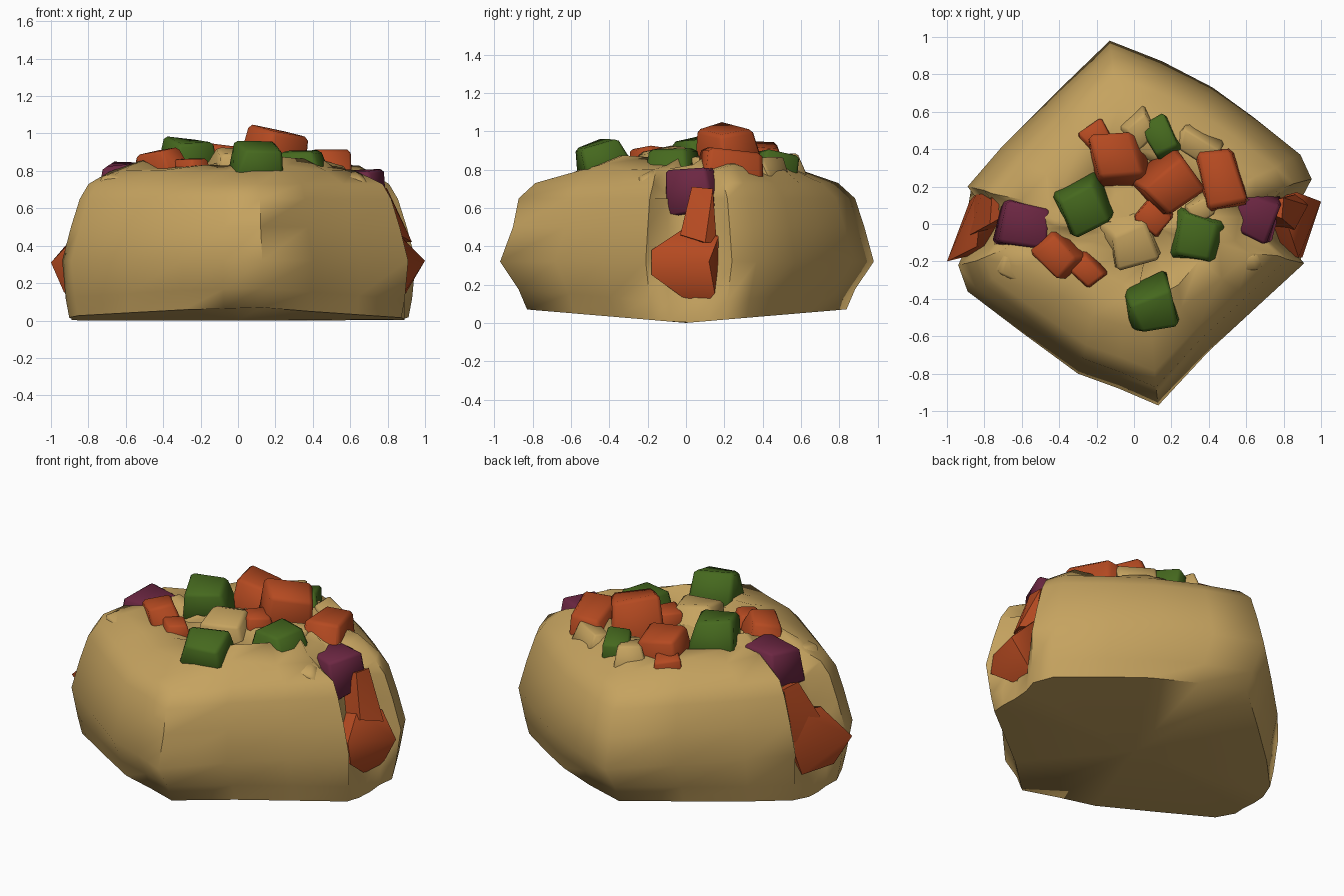
import bpy, bmesh, math, random
from mathutils import Vector, Matrix

if "Cube" in bpy.data.objects:
    bpy.data.objects.remove(bpy.data.objects["Cube"])
random.seed(4)

def material(name, rgb):
    m = bpy.data.materials.new(name)
    m.diffuse_color = (*rgb, 1)
    m.use_nodes = True
    m.node_tree.nodes["Principled BSDF"].inputs["Base Color"].default_value = m.diffuse_color
    return m

BREAD = material("bread_tan", (0.56, 0.365, 0.115))
ORANGE = material("filling_orange", (0.46, 0.068, 0.015))
GREEN = material("leaf_green", (0.06, 0.14, 0.013))
PURPLE = material("onion_purple", (0.15, 0.02, 0.055))

def finish(name, bm, mat, angle=40):
    bmesh.ops.recalc_face_normals(bm, faces=bm.faces)
    me = bpy.data.meshes.new(name)
    bm.to_mesh(me)
    bm.free()
    me.materials.append(mat)
    for p in me.polygons:
        p.use_smooth = True
    me.set_sharp_from_angle(angle=math.radians(angle))
    ob = bpy.data.objects.new(name, me)
    bpy.context.collection.objects.link(ob)
    return ob

def chunk(name, mat, loc, size, turn=0, tilt=0, taper=.72):
    """Irregular chopped lump, narrower at the top."""
    bm = bmesh.new()
    bmesh.ops.create_cube(bm, size=1)
    for v in bm.verts:
        if v.co.z > 0:
            v.co.x *= taper
            v.co.y *= taper
        v.co += Vector([random.uniform(-.1, .1) for _ in range(3)])
    bmesh.ops.bevel(bm, geom=list(bm.edges), offset=.07, segments=1, affect='EDGES')
    rot = Matrix.Rotation(math.radians(turn), 4, 'Z') @ Matrix.Rotation(math.radians(tilt), 4, 'X')
    bm.transform(Matrix.Translation(loc) @ rot @ Matrix.Diagonal((*size, 1)))
    finish(name, bm, mat, 55)

def hull(name, mat, pts):
    """Faceted solid around a few corner points."""
    bm = bmesh.new()
    vs = [bm.verts.new(p) for p in pts]
    r = bmesh.ops.convex_hull(bm, input=vs)
    bmesh.ops.delete(bm, geom=list({g for g in r["geom_interior"] + r["geom_unused"]
                                    if isinstance(g, bmesh.types.BMVert)}), context='VERTS')
    finish(name, bm, mat, 45)

# bread wrap: plan outline lofted upwards, open notch at both ends
plan = [(.91, -.21), (.80, -.10), (.77, .03), (.82, .14), (.95, .24), (.89, .37),
        (.64, .57), (.42, .73), (.15, .87), (-.13, .98), (-.42, .70), (-.70, .42),
        (-.89, .20), (-.80, .08), (-.78, -.02), (-.83, -.12), (-.94, -.22), (-.89, -.36),
        (-.60, -.58), (-.30, -.80), (-.08, -.88), (.13, -.97), (.40, -.68), (.66, -.44)]
NOTCH = {1, 2, 3, 13, 14, 15}
rings = [(0, .96, .855), (.10, .98, .90), (.32, 1, 1), (.50, .95, .95), (.65, .90, .90),
         (.73, .85, .81), (.81, .70, .63), (.85, .52, .47), (.79, .36, .38), (.82, .2, .2)]
bm = bmesh.new()
loops = []
for k, (z, sx, sy) in enumerate(rings):
    loop = []
    for i, (x, y) in enumerate(plan):
        px, py, pz = x * sx, y * sy, z
        if k < 2 and i in NOTCH:                 # floor fills the notch
            px = math.copysign(.89, x)
        if k < 2:                                # slightly keeled bottom
            pz += .07 * abs(py) / .83
        if k == 3 and y < -.4 and x > -.35:      # shallow fold across the front
            px, py = px * .98, py * .98
        if k == 5 and i in NOTCH:
            pz -= .08
        if k > 5:                                # crumpled top
            px += random.uniform(-.03, .03)
            py += random.uniform(-.03, .03)
            pz += random.uniform(-.03, .03)
        loop.append(bm.verts.new((px, py, pz)))
    loops.append(loop)
n = len(plan)
for a, b in zip(loops, loops[1:]):
    for i in range(n):
        j = (i + 1) % n
        bm.faces.new((a[i], a[j], b[j], b[i]))
for loop, z in ((loops[0], 0), (loops[-1], .84)):
    c = bm.verts.new((0, 0, z))
    for i in range(n):
        bm.faces.new((loop[i], loop[(i + 1) % n], c))
finish("bread_wrap", bm, BREAD, 65)

# crumpled bread folds between the fillings
for i, (loc, size, turn) in enumerate([
        ((-.02, -.10, .82), (.28, .30, .18), 20), ((.34, .42, .79), (.26, .16, .14), -35),
        ((.55, -.20, .70), (.38, .14, .16), 10), ((-.60, -.23, .71), (.34, .18, .14), -20),
        ((.02, .50, .79), (.18, .18, .16), 30), ((.36, .08, .79), (.16, .14, .14), 30)]):
    chunk(f"bread_fold_{i}", BREAD, loc, size, turn, 12)

# orange chunks on top
for i, (loc, size, turn, tilt) in enumerate([
        ((-.09, .35, .81), (.32, .30, .26), 5, -6), ((-.20, .46, .77), (.17, .17, .16), 30, -8),
        ((.19, .21, .87), (.32, .28, .30), 35, 8), ((.47, .24, .75), (.26, .38, .26), 15, -8),
        ((.11, .04, .81), (.18, .18, .16), 50, 0), ((-.40, -.17, .80), (.30, .20, .22), -40, 10),
        ((-.25, -.25, .80), (.20, .16, .14), -50, 8)]):
    chunk(f"orange_chunk_{i}", ORANGE, loc, size, turn, tilt)

# orange filling showing at the two open ends, a wide foot and a narrow neck each
hull("right_end_foot", ORANGE,
     [(1.0, .12, .32), (.88, -.18, .38), (.90, -.18, .25), (.87, .16, .10), (.87, 0, .12),
      (.87, .17, .45), (.82, .0, .50), (.6, -.1, .3), (.6, .1, .5)])
hull("right_end_neck", ORANGE,
     [(.93, .10, .42), (.86, -.03, .46), (.79, .03, .71), (.80, .14, .70), (.87, .16, .42),
      (.6, 0, .4), (.6, .1, .65)])
hull("left_end_foot", ORANGE,
     [(-1.0, -.20, .31), (-.93, -.12, .15), (-.88, .12, .16), (-.84, .17, .36),
      (-.84, -.12, .48), (-.82, .08, .52), (-.6, -.1, .3), (-.6, .1, .5)])
hull("left_end_neck", ORANGE,
     [(-.88, -.06, .45), (-.85, .15, .36), (-.80, .21, .56), (-.76, .14, .66),
      (-.77, 0, .66), (-.6, 0, .4), (-.6, .1, .62)])

# green leaves
for i, (loc, size, turn, tilt) in enumerate([
        ((-.26, .10, .85), (.28, .30, .24), 25, 8), ((.16, .45, .78), (.18, .24, .20), 30, -12),
        ((.34, -.08, .80), (.28, .31, .20), -12, 8), ((.10, -.44, .84), (.28, .26, .20), 15, 18)]):
    chunk(f"green_leaf_{i}", GREEN, loc, size, turn, tilt)

# purple onion pieces
chunk("purple_left", PURPLE, (-.58, 0, .73), (.30, .27, .22), -10, 5, .85)
chunk("purple_right", PURPLE, (.62, .07, .70), (.28, .25, .22), -20, 8, .85)
